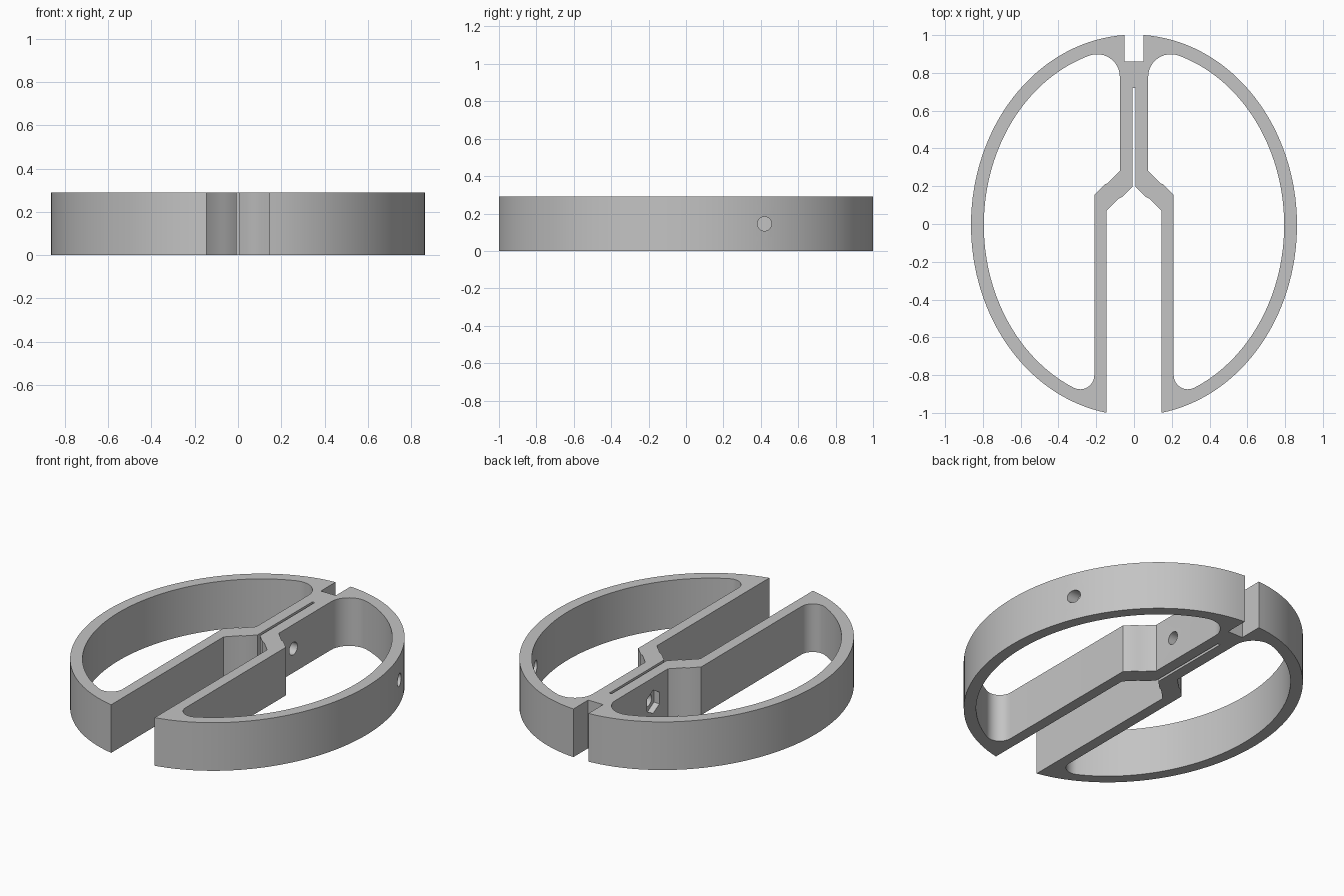
import bpy, bmesh
from math import sin, cos, pi, asin, atan2, hypot, radians
from mathutils import Matrix

if "Cube" in bpy.data.objects:
    bpy.data.objects.remove(bpy.data.objects["Cube"])

HEIGHT = 0.29
CY = -0.006                      # centre of both ellipses along y
OUT_A, OUT_B = 0.863, 1.008      # outer rim radii
IN_A, IN_B = 0.795, 0.94         # inner rim radii
BORE_Y = 0.42


def ellipse(a, b, start, end, steps):
    """Points on an ellipse, angle measured clockwise from +y."""
    angles = [start + (end - start) * i / steps for i in range(steps + 1)]
    return [(a * sin(t), CY + b * cos(t)) for t in angles]


def corner(x, r, top):
    """Fillet between the inner rim and a straight side at x."""
    best = None
    for i in range(1, 2000):
        t = i / 2000 * pi / 2
        nx, ny = sin(t) / IN_A, cos(t) / IN_B
        n = hypot(nx, ny)
        cx, cy = IN_A * sin(t) - r * nx / n, IN_B * cos(t) - r * ny / n
        if best is None or abs(cx - x - r) < best[0]:
            best = (abs(cx - x - r), t, cy, atan2(ny, nx))
    _, t, cy, a0 = best
    arc = [(x + r + r * cos(a0 + (pi - a0) * i / 12),
            cy + r * sin(a0 + (pi - a0) * i / 12)) for i in range(1, 13)]
    sign = 1 if top else -1
    return t, [(px, CY + sign * py) for px, py in arc]


def mirrored(points):
    return [(-x, y) for x, y in reversed(points)]


# Outline of the whole ring, with the rear notch, front slot and thin slit
half = [(0.05, 0.86)]
half += ellipse(OUT_A, OUT_B, asin(0.05 / OUT_A), pi - asin(0.145 / OUT_A), 64)
half += [(0.145, 0.07), (0.08, 0.135), (0.06, 0.145), (0.008, 0.197), (0.008, 0.72)]
outline = half + mirrored(half)

# Side opening between the rim and the central clamp
t_top, arc_top = corner(0.075, 0.12, True)
t_low, arc_low = corner(0.21, 0.075, False)
opening = ellipse(IN_A, IN_B, t_top, pi - t_low, 64)
opening += arc_low
opening += [(0.21, 0.155), (0.155, 0.21), (0.14, 0.215), (0.075, 0.28)]
opening += list(reversed(arc_top))

# Fill the profile and extrude it
bm = bmesh.new()
for loop in (outline, opening, mirrored(opening)):
    verts = [bm.verts.new((x, y, 0)) for x, y in loop]
    for i, v in enumerate(verts):
        bm.edges.new((v, verts[i - 1]))
bmesh.ops.triangle_fill(bm, edges=bm.edges[:], use_beauty=True)
top = bmesh.ops.extrude_face_region(bm, geom=bm.faces[:])
bmesh.ops.translate(bm, vec=(0, 0, HEIGHT),
                    verts=[g for g in top["geom"] if isinstance(g, bmesh.types.BMVert)])
bmesh.ops.recalc_face_normals(bm, faces=bm.faces[:])
mesh = bpy.data.meshes.new("split_ring_clamp")
bm.to_mesh(mesh)
bm.free()
ring = bpy.data.objects.new("split_ring_clamp", mesh)
bpy.context.collection.objects.link(ring)

# Plain grey material
grey = bpy.data.materials.new("plain grey")
grey.use_nodes = True
grey.diffuse_color = (0.55, 0.55, 0.55, 1)
grey.node_tree.nodes["Principled BSDF"].inputs["Base Color"].default_value = grey.diffuse_color
mesh.materials.append(grey)


def cut_along_x(name, sides, radius, x0, x1):
    """Cut a prism running along x through the clamp."""
    cutter_mesh = bpy.data.meshes.new(name)
    cb = bmesh.new()
    turn = Matrix.Rotation(pi / 2, 4, 'Y') @ Matrix.Rotation(pi / 6, 4, 'Z')
    place = Matrix.Translation(((x0 + x1) / 2, BORE_Y, HEIGHT / 2))
    bmesh.ops.create_cone(cb, cap_ends=True, segments=sides, radius1=radius,
                          radius2=radius, depth=x1 - x0, matrix=place @ turn)
    cb.to_mesh(cutter_mesh)
    cb.free()
    cutter_mesh.materials.append(grey)
    cutter = bpy.data.objects.new(name, cutter_mesh)
    cutter.hide_render = True
    bpy.context.collection.objects.link(cutter)
    mod = ring.modifiers.new(name, 'BOOLEAN')
    mod.operation, mod.solver, mod.object = 'DIFFERENCE', 'EXACT', cutter
    bpy.ops.object.modifier_apply(modifier=mod.name)
    bpy.data.objects.remove(cutter)


bpy.ops.object.select_all(action='DESELECT')
bpy.context.view_layer.objects.active = ring
ring.select_set(True)

# Screw bore through the left rim and clamp, nut pocket on the right
cut_along_x("screw_bore", 32, 0.038, -0.2, 1.0)
cut_along_x("nut_pocket", 6, 0.07, -0.2, -0.038)

bpy.ops.object.shade_smooth_by_angle(angle=radians(30))
